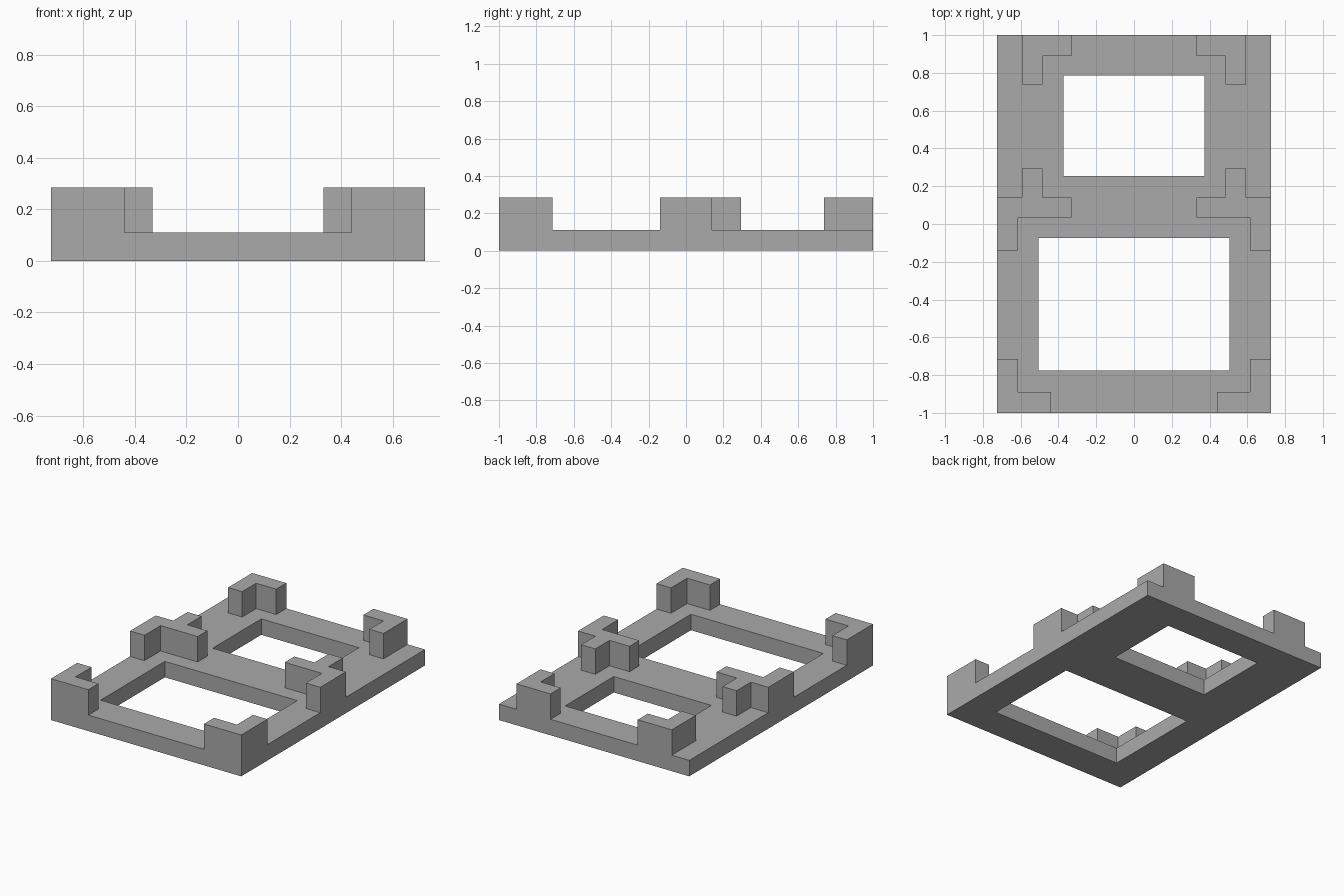
import bpy
import bmesh

cube = bpy.data.objects.get("Cube")
if cube:
    bpy.data.objects.remove(cube, do_unlink=True)

# Main sizes
HALF_WIDTH = 0.725
BASE_TOP = 0.11
POST_TOP = 0.285

grey = bpy.data.materials.new("plain grey")
grey.use_nodes = True
colour = (0.4, 0.4, 0.4, 1)
grey.diffuse_color = colour
grey.node_tree.nodes["Principled BSDF"].inputs["Base Color"].default_value = colour


def prism(name, outline, bottom, top):
    """Extrude a flat outline between two heights."""
    bm = bmesh.new()
    face = bm.faces.new([bm.verts.new((x, y, bottom)) for x, y in outline])
    result = bmesh.ops.extrude_face_region(bm, geom=[face], use_keep_orig=True)
    raised = [v for v in result["geom"] if isinstance(v, bmesh.types.BMVert)]
    bmesh.ops.translate(bm, verts=raised, vec=(0, 0, top - bottom))
    bmesh.ops.recalc_face_normals(bm, faces=bm.faces)
    mesh = bpy.data.meshes.new(name)
    bm.to_mesh(mesh)
    bm.free()
    mesh.materials.append(grey)
    obj = bpy.data.objects.new(name, mesh)
    bpy.context.collection.objects.link(obj)
    return obj


def rectangle(half_width, front, back):
    return [(-half_width, front), (half_width, front),
            (half_width, back), (-half_width, back)]


# Base slab with two rectangular openings
base = prism("base_frame", rectangle(HALF_WIDTH, -1, 1), 0, BASE_TOP)
openings = {
    "front_opening_cutter": rectangle(0.505, -0.775, -0.075),
    "back_opening_cutter": rectangle(0.372, 0.255, 0.785),
}
for name, outline in openings.items():
    cutter = prism(name, outline, -0.1, BASE_TOP + 0.1)
    cutter.hide_render = True
    cutter.hide_viewport = True
    cut = base.modifiers.new(name, "BOOLEAN")
    cut.operation = "DIFFERENCE"
    cut.solver = "EXACT"
    cut.object = cutter

# Raised corner brackets, mirrored to the other side
brackets = {
    "front_corner_brackets": [
        (HALF_WIDTH, -1), (HALF_WIDTH, -0.715), (0.615, -0.715),
        (0.615, -0.89), (0.44, -0.89), (0.44, -1)],
    "middle_brackets": [
        (HALF_WIDTH, -0.14), (HALF_WIDTH, 0.14), (0.592, 0.14), (0.592, 0.295),
        (0.485, 0.295), (0.485, 0.14), (0.332, 0.14), (0.332, 0.035),
        (0.615, 0.035), (0.615, -0.14)],
    "back_corner_brackets": [
        (0.592, 1), (0.332, 1), (0.332, 0.89),
        (0.485, 0.89), (0.485, 0.738), (0.592, 0.738)],
}
for name, outline in brackets.items():
    bracket = prism(name, outline, BASE_TOP, POST_TOP)
    bracket.modifiers.new("mirror", "MIRROR")
